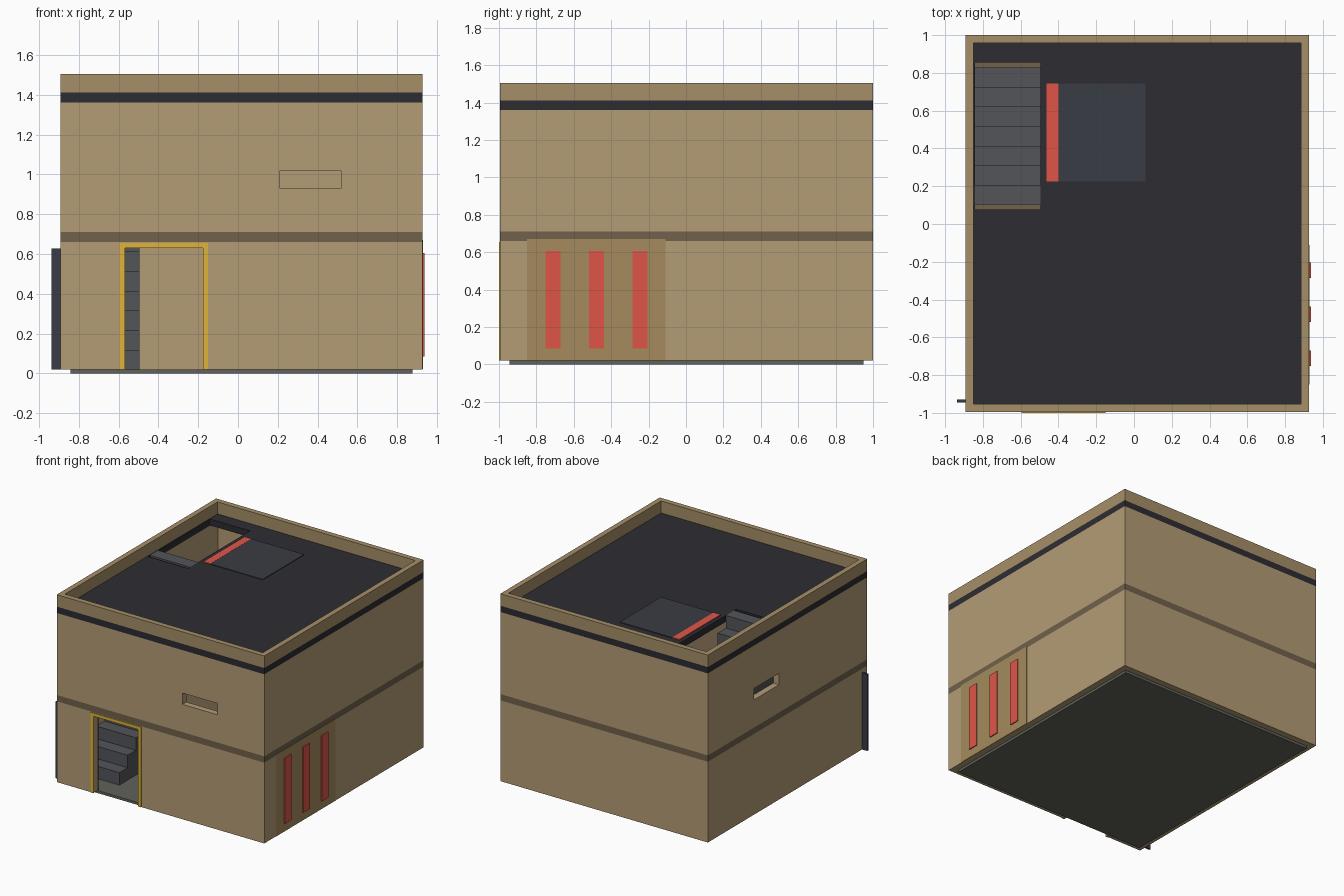
import bpy, bmesh

if "Cube" in bpy.data.objects:
    bpy.data.objects.remove(bpy.data.objects["Cube"])


def mat(name, r, g, b):
    m = bpy.data.materials.new(name)
    m.diffuse_color = [(c / 255) ** 2.2 for c in (r, g, b)] + [1]
    m.use_nodes = True
    m.node_tree.nodes["Principled BSDF"].inputs["Base Color"].default_value = m.diffuse_color
    return m


TAN = mat("sand_wall", 178, 155, 116)
PARAPET = mat("parapet_tan", 164, 141, 104)
BROWN = mat("floor_brown", 112, 97, 76)
PANEL = mat("panel_tan", 163, 138, 94)
DARK = mat("roof_dark", 48, 48, 54)
HATCH = mat("hatch_dark", 60, 62, 70)
STEP = mat("step_grey", 84, 85, 90)
BASE = mat("base_grey", 98, 98, 92)
RED = mat("red", 222, 86, 74)
YELLOW = mat("yellow", 222, 178, 60)


def make(name, bm, material):
    bmesh.ops.recalc_face_normals(bm, faces=bm.faces)
    me = bpy.data.meshes.new(name)
    bm.to_mesh(me)
    bm.free()
    ob = bpy.data.objects.new(name, me)
    bpy.context.collection.objects.link(ob)
    if material:
        me.materials.append(material)
    return ob


def box(name, x, y, z, material=None, holes=()):
    """Box from (min, max) ranges, with box-shaped holes cut out."""
    bm = bmesh.new()
    bmesh.ops.create_cube(bm, size=1)
    for v in bm.verts:
        v.co = [r[0] if c < 0 else r[1] for c, r in zip(v.co, (x, y, z))]
    ob = make(name, bm, material)
    for h in holes:
        cutter = box("cutter", *h)
        cutter.hide_render = True
        m = ob.modifiers.new("cut", 'BOOLEAN')
        m.operation, m.solver, m.object = 'DIFFERENCE', 'EXACT', cutter
        bpy.context.view_layer.objects.active = ob
        bpy.ops.object.modifier_apply(modifier=m.name)
        bpy.data.objects.remove(cutter)
    return ob


def stairs(name, y0, y1, z0, z1, n=7):
    """Solid flight rising from y0 to y1, made from a stepped profile."""
    pts = [(y0, z0)]
    for i in range(n):
        z = z0 + (z1 - z0) * (i + 1) / n
        pts += [(y0 + (y1 - y0) * i / n, z), (y0 + (y1 - y0) * (i + 1) / n, z)]
    pts.append((y1, z0))
    bm = bmesh.new()
    f = bm.faces.new([bm.verts.new((SX[0], y, z)) for y, z in pts])
    ext = bmesh.ops.extrude_face_region(bm, geom=[f])["geom"]
    bmesh.ops.translate(bm, vec=(SX[1] - SX[0], 0, 0),
                        verts=[g for g in ext if isinstance(g, bmesh.types.BMVert)])
    return make(name, bm, STEP)


X, Y = (-0.892, 0.927), (-0.995, 1.0)
SX = (-0.842, -0.494)
T = 0.05


def inset(r, t):
    return (r[0] + t, r[1] - t)


# Base, storeys, slabs and parapet
room = (inset(X, T), inset(Y, T))
box("foundation", *room, (0, 0.02), BASE)
box("lower_walls", X, Y, (0.02, 0.66), TAN,
    [(*room, (0, 0.8)), ((-0.57, -0.175), (-1.1, -0.9), (0, 0.63))])
box("middle_floor", X, Y, (0.66, 0.71), BROWN, [(SX, (-0.81, -0.03), (0.6, 0.8))])
box("upper_walls", X, Y, (0.71, 1.36), TAN,
    [(*room, (0.6, 1.5)),
     ((0.21, 0.517), (-1.1, -0.9), (0.93, 1.02)),
     ((-1.0, -0.8), (0.11, 0.42), (0.93, 1.02))])
box("roof", X, Y, (1.36, 1.41), DARK, [(SX, (0.078, 0.855), (1.3, 1.5))])
box("parapet", X, Y, (1.41, 1.505), PARAPET,
    [(inset(X, 0.042), inset(Y, 0.042), (1.3, 1.6))])

# Two flights of stairs
stairs("lower_stairs", -0.78, -0.055, 0.02, 0.71)
stairs("upper_stairs", 0.829, 0.103, 0.71, 1.41)

# Door frame and open sliding door poking through the left wall
FY = (-1.0, -0.99)
box("door_frame_left", (-0.595, -0.568), FY, (0.02, 0.63), YELLOW)
box("door_frame_right", (-0.175, -0.15), FY, (0.02, 0.63), YELLOW)
box("door_frame_top", (-0.595, -0.15), FY, (0.63, 0.655), YELLOW)
box("sliding_door", (-0.938, -0.572), (-0.945, -0.93), (0.02, 0.627), HATCH)

# Roof hatch cover, slid open
box("hatch_cover", (-0.40, 0.06), (0.225, 0.743), (1.41, 1.415), HATCH)
box("hatch_stripe", (-0.462, -0.40), (0.225, 0.743), (1.41, 1.416), RED)

# Side panel with three red bars
box("side_panel", (0.92, 0.930), (-0.85, -0.11), (0.021, 0.669), PANEL)
for i in range(3):
    y = -0.711 + i * 0.2325
    box(f"red_bar_{i + 1}", (0.925, 0.937), (y - 0.041, y + 0.041), (0.085, 0.605), RED)
